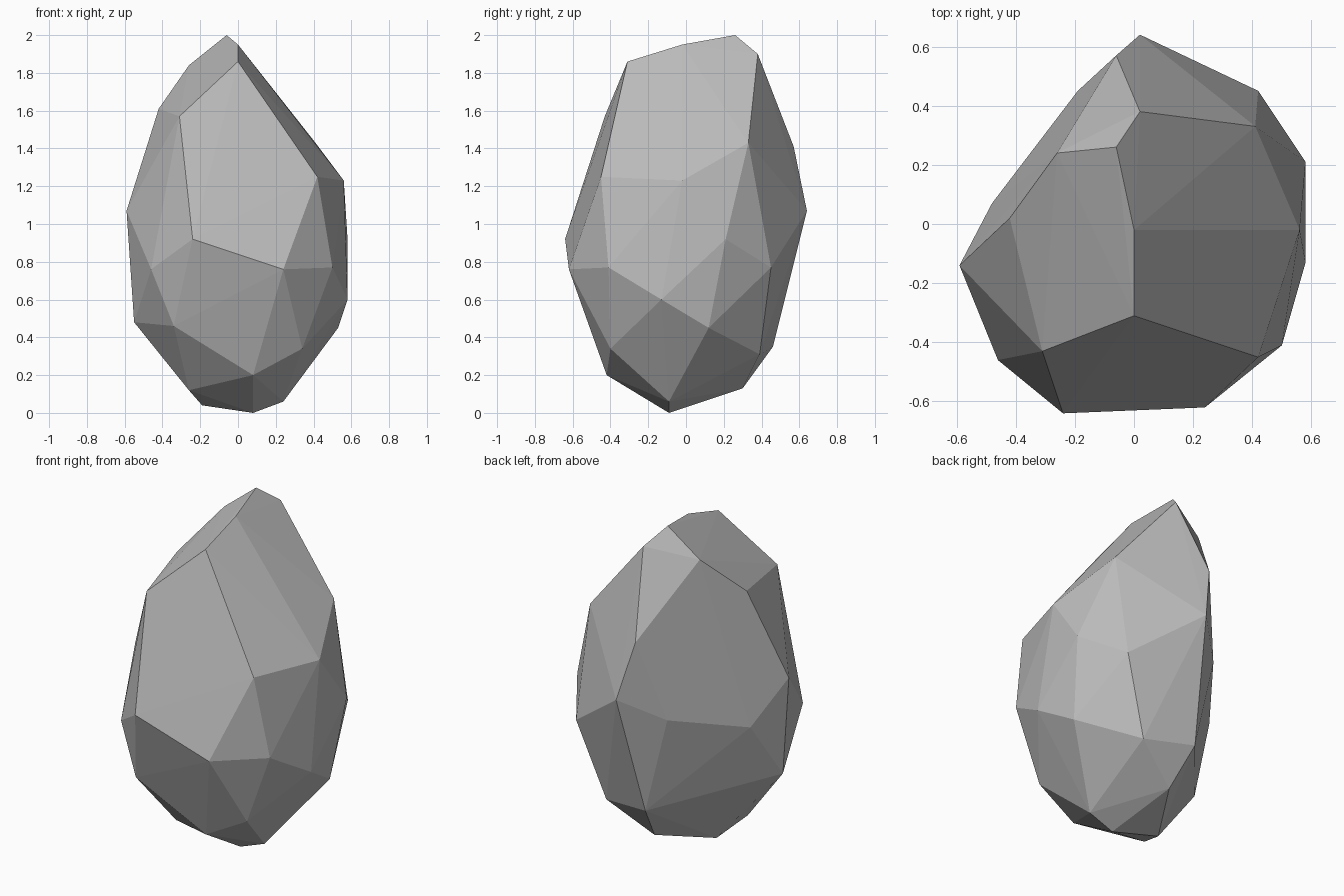
import bpy
import bmesh
import math

# Remove only the default cube
default_cube = bpy.data.objects.get("Cube")
if default_cube:
    bpy.data.objects.remove(default_cube, do_unlink=True)


def make_material(name, colour):
    """One flat colour, shown in the viewport and in a render."""
    material = bpy.data.materials.new(name)
    material.use_nodes = True
    material.diffuse_color = colour
    shader = material.node_tree.nodes["Principled BSDF"]
    shader.inputs["Base Color"].default_value = colour
    shader.inputs["Roughness"].default_value = 0.9
    return material


def make_faceted_stone(name, tiers, material):
    """Wrap the corner points of all tiers in a convex, flat-faced shell."""
    bm = bmesh.new()
    for corners in tiers:
        for corner in corners:
            bm.verts.new(corner)
    result = bmesh.ops.convex_hull(bm, input=bm.verts[:], use_existing_faces=False)
    unused = set(result["geom_interior"]) | set(result["geom_unused"])
    loose = [item for item in unused if isinstance(item, bmesh.types.BMVert)]
    bmesh.ops.delete(bm, geom=loose, context="VERTS")

    # Join triangles that lie in one chipped plane
    bmesh.ops.dissolve_limit(bm, angle_limit=math.radians(1),
                             verts=bm.verts[:], edges=bm.edges[:])
    bmesh.ops.recalc_face_normals(bm, faces=bm.faces[:])
    for face in bm.faces:
        face.smooth = False

    mesh = bpy.data.meshes.new(name)
    bm.to_mesh(mesh)
    bm.free()
    mesh.materials.append(material)
    stone = bpy.data.objects.new(name, mesh)
    bpy.context.scene.collection.objects.link(stone)
    return stone


# Narrow ridge at the top
crown = [
    (-.06, .26, 2), (0, -.02, 1.95), (0, -.31, 1.86),
    (.02, .38, 1.9), (-.26, .24, 1.84),
]
# Sloping upper corners
shoulders = [
    (-.31, -.43, 1.57), (-.42, .02, 1.61), (-.06, .57, 1.41),
    (.41, .33, 1.43), (.42, -.45, 1.25), (.56, -.02, 1.23),
]
# Widest part of the stone
belly = [
    (-.24, -.64, .92), (.24, -.62, .76), (.5, -.41, .77),
    (.58, -.13, .6), (.58, .21, .92), (.42, .45, .77),
    (.02, .64, 1.07), (-.19, .45, .93), (-.48, .07, .82),
    (-.59, -.14, 1.07), (-.46, -.46, .76),
]
# Tapering lower corners
lower_body = [
    (.53, .12, .45), (.34, -.4, .34), (-.34, -.49, .46),
    (-.55, -.14, .48), (.26, .39, .31), (-.05, .46, .35),
]
# Small underside
underside = [
    (.08, -.42, .2), (.24, -.09, .06), (.08, -.09, 0),
    (-.19, -.02, .04), (-.26, -.22, .12), (0, .3, .13),
]

stone_grey = make_material("stone grey", (.5, .5, .5, 1))
make_faceted_stone("faceted_stone",
                   [crown, shoulders, belly, lower_body, underside], stone_grey)
